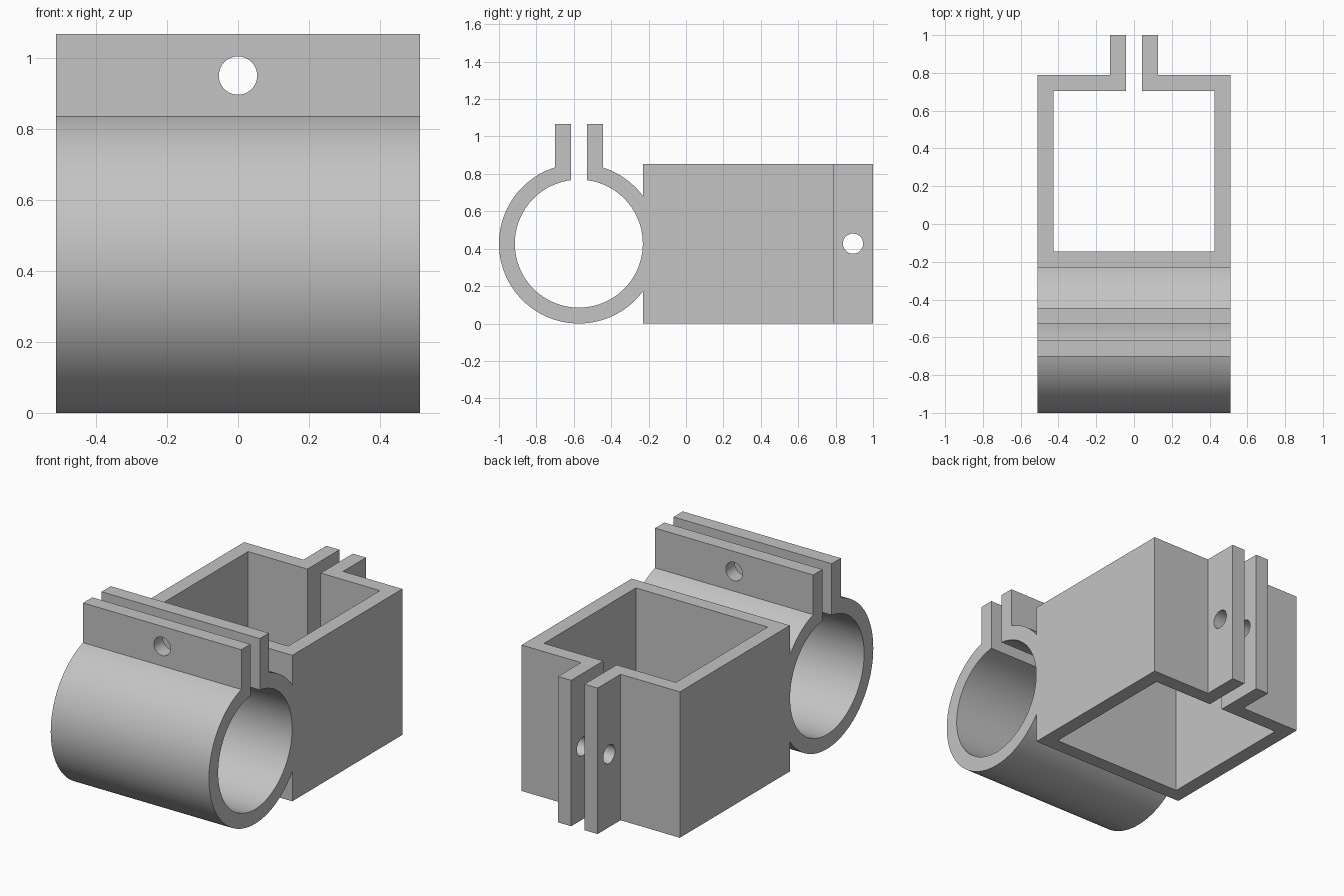
import bpy, bmesh
from math import acos, cos, sin, pi, radians
from mathutils import Vector, Matrix

old = bpy.data.objects.get("Cube")
if old:
    bpy.data.objects.remove(old, do_unlink=True)

# Shared dimensions
HALF = 0.512            # half width of the bracket
RO, RI = 0.427, 0.342   # pipe ring radii
WALL = RO - RI
GAP = 0.043             # half width of both slots
TAB = GAP + WALL        # outer face of the clamping tabs
RING_Y, MID_Z = -0.573, RO
HEIGHT = 2 * RO
FLANGE_TOP = 1.067
HOLE = 0.054

grey = bpy.data.materials.new("grey")
grey.use_nodes = True
colour = (0.55, 0.55, 0.55, 1)
grey.diffuse_color = colour
grey.node_tree.nodes["Principled BSDF"].inputs["Base Color"].default_value = colour


def add_object(name, bm):
    bmesh.ops.recalc_face_normals(bm, faces=bm.faces)
    mesh = bpy.data.meshes.new(name)
    bm.to_mesh(mesh)
    bm.free()
    mesh.materials.append(grey)
    ob = bpy.data.objects.new(name, mesh)
    bpy.context.collection.objects.link(ob)
    return ob


def extrude(name, points, direction):
    bm = bmesh.new()
    face = bm.faces.new([bm.verts.new(p) for p in points])
    out = bmesh.ops.extrude_face_region(bm, geom=[face])
    moved = [v for v in out["geom"] if isinstance(v, bmesh.types.BMVert)]
    bmesh.ops.translate(bm, verts=moved, vec=Vector(direction))
    return add_object(name, bm)


def drill(name, location, axis, length):
    bm = bmesh.new()
    turn = Matrix.Rotation(pi / 2, 4, axis)
    bmesh.ops.create_cone(bm, cap_ends=True, segments=48, radius1=HOLE, radius2=HOLE,
                          depth=length, matrix=Matrix.Translation(location) @ turn)
    return add_object(name, bm)


def combine(target, tool, operation):
    mod = target.modifiers.new(operation, 'BOOLEAN')
    mod.object, mod.operation, mod.solver = tool, operation, 'EXACT'
    bpy.context.view_layer.objects.active = target
    bpy.ops.object.modifier_apply(modifier=mod.name)
    bpy.data.objects.remove(tool, do_unlink=True)


def arc(radius, start, end, steps=112):
    angles = [start + (end - start) * i / steps for i in range(steps + 1)]
    return [(radius * cos(a), radius * sin(a)) for a in angles]


# Split pipe ring with two upright flanges; its back is buried in the box wall
a_out, a_in = acos(TAB / RO), acos(GAP / RI)
top = FLANGE_TOP - MID_Z
ring = [(min(y, RI + WALL / 2), z) for y, z in arc(RO, pi - a_out, 2 * pi + a_out)]
ring += [(TAB, top), (GAP, top)]
ring += arc(RI, 2 * pi + a_in, pi - a_in)
ring += [(-GAP, top), (-TAB, top)]
bracket = extrude("twin_clamp_bracket", [(-HALF, RING_Y + y, MID_Z + z) for y, z in ring],
                  (2 * HALF, 0, 0))

# Square clamp with two tabs at the back, mirrored from one half outline
front, back, tip = RING_Y + RI + 0.002, 0.788, 1.0
half = [(HALF, front), (HALF, back), (TAB, back), (TAB, tip), (GAP, tip),
        (GAP, back - WALL), (HALF - WALL, back - WALL), (HALF - WALL, RING_Y + RO)]
outline = half + [(-x, y) for x, y in reversed(half)]
box = extrude("square_clamp", [(x, y, 0) for x, y in outline], (0, 0, HEIGHT))
combine(bracket, box, 'UNION')

# Bolt holes through both pairs of tabs
combine(bracket, drill("flange_hole", (0, RING_Y, 0.95), 'X', 0.4), 'DIFFERENCE')
combine(bracket, drill("tab_hole", (0, 0.893, MID_Z), 'Y', 0.4), 'DIFFERENCE')

# Smooth round surfaces, sharp corners
bpy.ops.object.select_all(action='DESELECT')
bracket.select_set(True)
bpy.context.view_layer.objects.active = bracket
bpy.ops.object.shade_smooth_by_angle(angle=radians(25))
